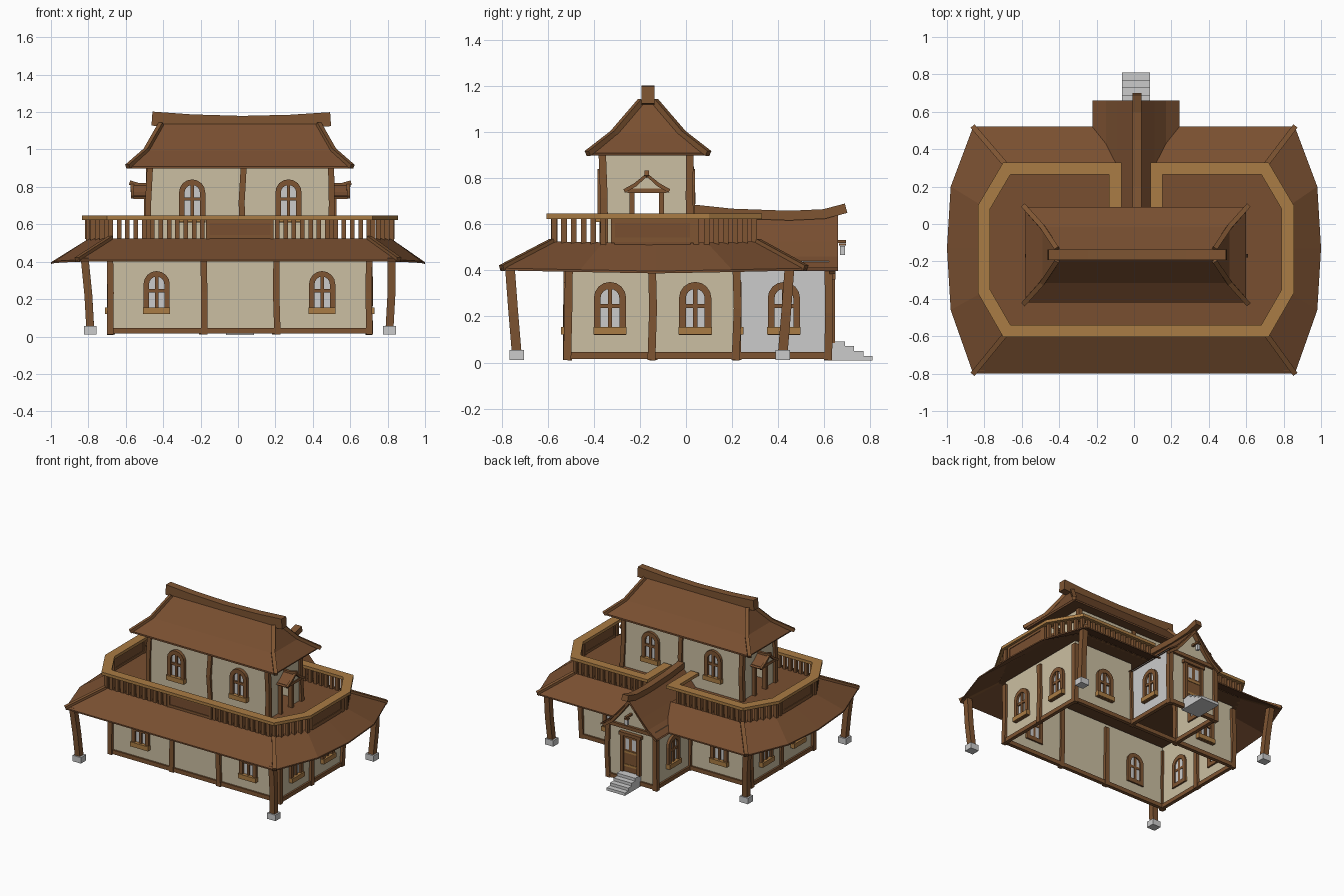
import bpy, bmesh, math, random
from mathutils import Vector, Matrix

if "Cube" in bpy.data.objects:
    bpy.data.objects.remove(bpy.data.objects["Cube"])

random.seed(4)
CX = 0.01          # house centre line
parts = {}


def material(name, rgb):
    m = bpy.data.materials.new(name)
    m.diffuse_color = (*rgb, 1)
    m.use_nodes = True
    m.node_tree.nodes["Principled BSDF"].inputs["Base Color"].default_value = m.diffuse_color
    return m


CREAM = material("plaster", (0.60, 0.52, 0.36))
ROOF = material("roof_wood", (0.19, 0.078, 0.03))
DARK = material("soffit_wood", (0.14, 0.058, 0.024))
BEAM = material("beam_wood", (0.21, 0.09, 0.032))
LIGHT = material("light_wood", (0.40, 0.20, 0.058))


def part(name, mat=None):
    if name not in parts:
        parts[name] = (bmesh.new(), mat)
    return parts[name][0]


def poly(bm, pts, M=Matrix()):
    bm.faces.new([bm.verts.new(M @ Vector(p)) for p in pts])


def box(bm, c, s, M=Matrix()):
    bmesh.ops.create_cube(bm, size=1, matrix=M @ Matrix.Translation(c) @ Matrix.Diagonal((*s, 1)))


def loft(bm, rings, closed=True):
    vs = [[bm.verts.new(p) for p in r] for r in rings]
    n = len(vs[0])
    for a, b in zip(vs, vs[1:]):
        for i in range(n if closed else n - 1):
            j = (i + 1) % n
            bm.faces.new((a[i], a[j], b[j], b[i]))
    return vs


def beam(bm, pts, w, h, M=Matrix()):
    """Rectangular section swept along a mitred path."""
    P = [M @ Vector(p) for p in pts]
    D = [(b - a).normalized() for a, b in zip(P, P[1:])]
    rings = []
    for i, p in enumerate(P):
        d1, d2 = D[max(i - 1, 0)], D[min(i, len(D) - 1)]
        t = (d1 + d2).normalized()
        s = t.cross(Vector((0, 0, 1)))
        s = Vector((1, 0, 0)) if s.length < 0.3 else s.normalized()
        u = s.cross(t).normalized() * h / 2
        s = s * (w / 2 / max(0.5, t.dot(d1)))
        rings.append([p + s + u, p - s + u, p - s - u, p + s - u])
    vs = loft(bm, rings)
    bm.faces.new(vs[0])
    bm.faces.new(vs[-1])


def side(x, y, deg, z=0):
    """Frame on a wall: local x along the wall, local y outward."""
    return Matrix.Translation((x, y, z)) @ Matrix.Rotation(math.radians(deg), 4, 'Z')


def post(bm, x, y, z0, z1, w=0.034):
    r = lambda: random.uniform(-0.006, 0.006)
    beam(bm, [(x + r(), y + r(), z0), (x + r(), y + r(), (z0 + z1) / 2), (x + r(), y + r(), z1)], w, w)


def wall(bm, a, b, z0, z1):
    poly(bm, [(*a, z0), (*b, z0), (*b, z1), (*a, z1)])


def arch(hw, z0, z1):
    arc = [(hw * math.cos(k * math.pi / 8), z1 - hw + hw * math.sin(k * math.pi / 8)) for k in range(9)]
    return [(hw, z0)] + arc + [(-hw, z0)]


def window(M):
    fr, gl = part("window_frames", BEAM), part("window_glass")
    O, I = arch(0.07, 0.0, 0.23), arch(0.041, 0.03, 0.2)
    at = lambda L, v: [M @ Vector((u, v, z)) for u, z in L]
    loft(fr, [at(O, -0.012), at(O, 0.02), at(I, 0.02), at(I, -0.012), at(O, -0.012)])
    for v in (-0.004, 0.004):
        poly(gl, [(u, v, z) for u, z in I], M)
    box(fr, (0, 0.004, 0.115), (0.018, 0.022, 0.175), M)
    box(fr, (0, 0.004, 0.125), (0.09, 0.022, 0.018), M)
    box(part("window_sills", LIGHT), (0, 0.012, 0.018), (0.145, 0.036, 0.034), M)


# ground floor walls
X0, X1, Y0, Y1, YW = -0.68, 0.70, -0.512, 0.22, 0.62
WA, WB = CX - 0.195, CX + 0.195
gw = part("ground_walls", CREAM)
for a, b in [((X0, Y0), (X1, Y0)), ((X1, Y0), (X1, Y1)), ((X0, Y0), (X0, Y1)),
             ((X0, Y1), (WA, Y1)), ((WB, Y1), (X1, Y1))]:
    wall(gw, a, b, 0.02, 0.49)
wall(gw, (WA, Y1), (WA, YW), 0.02, 0.44)
wall(part("entry_right_wall"), (WB, Y1), (WB, YW), 0.02, 0.44)
poly(gw, [(WA, YW, 0.02), (WB, YW, 0.02), (WB, YW, 0.425), (CX + 0.1, YW, 0.505),
          (CX, YW, 0.62), (CX - 0.1, YW, 0.505), (WA, YW, 0.425)])

# ground floor timber
gt = part("ground_timbers", BEAM)
for x in (X0, X1):
    for y in (Y0, -0.145, Y1):
        post(gt, x, y, 0.01, 0.46)
for x in (WA, WB):
    post(gt, x, Y0, 0.01, 0.46)
    post(gt, x, Y1, 0.01, 0.43)
    post(gt, x, YW, 0.01, 0.42)
for a, b in [((X0, Y0), (X1, Y0)), ((X1, Y0), (X1, Y1)), ((X1, Y1), (X0, Y1)), ((X0, Y1), (X0, Y0)),
             ((WA, Y1), (WA, YW)), ((WB, Y1), (WB, YW)), ((WA, YW), (WB, YW))]:
    beam(gt, [(*a, 0.03), (*b, 0.03)], 0.026, 0.03)

# windows
for x in (-0.435, 0.45):
    window(side(x, Y0, 180, 0.12))
    window(side(x, Y1, 0, 0.12))
for y in (-0.33, 0.04):
    window(side(X1, y, -90, 0.12))
    window(side(X0, y, 90, 0.12))
window(side(WB, 0.425, -90, 0.12))
window(side(WA, 0.425, 90, 0.12))
for x in (-0.245, 0.27):
    window(side(x, -0.365, 180, 0.61))
    window(side(x, 0.02, 0, 0.61))

# lower skirt roof and balcony floor
def mirrored(half):
    return [(CX * (abs(p[0]) < 0.85) + p[0], *p[1:]) for p in half] + \
           [(CX * (abs(p[0]) < 0.85) - p[0], *p[1:]) for p in reversed(half)]

eave = mirrored([(0.86, -0.80, 0.41), (0.98, -0.46, 0.403), (1.0, -0.13, 0.397), (0.98, 0.20, 0.403), (0.86, 0.52, 0.41)])
top = mirrored([(0.69, -0.58, 0.525), (0.81, -0.36, 0.522), (0.81, -0.13, 0.52), (0.81, 0.09, 0.522), (0.69, 0.31, 0.525)])
lower = lambda ring, d: [(x, y, z - d) for x, y, z in ring]
loft(part("lower_roof", ROOF), [lower(eave, 0.01), eave, top])
poly(part("balcony_floor", ROOF), [(x, y, 0.52) for x, y, z in top])
loft(part("lower_soffit", DARK), [lower(eave, 0.01), lower(top, 0.012)])
poly(part("lower_soffit"), [(x, y, 0.51) for x, y, z in top])
hips = part("lower_roof_hips", BEAM)
for i in (0, 4, 5, 9):
    beam(hips, [eave[i], top[i]], 0.028, 0.026)

# porch posts on stone feet
for sx in (-1, 1):
    for yb, yt in ((-0.735, -0.765), (0.42, 0.45)):
        beam(part("porch_posts", BEAM), [(sx * 0.80 + CX, yb, 0.04), (sx * 0.81 + CX, (yb + yt) / 2, 0.22),
                                         (sx * 0.82, yt, 0.42)], 0.042, 0.042)
        box(part("post_feet"), (sx * 0.80 + CX, yb, 0.033), (0.068, 0.062, 0.044))

# balcony railing
half = [(0.11, 0.04), (0.11, 0.297), (0.69, 0.297), (0.812, 0.09), (0.812, -0.36), (0.69, -0.572)]
path = [(CX + x, y) for x, y in half] + [(CX - x, y) for x, y in reversed(half)]
beam(part("balcony_rail", LIGHT), [(x, y, 0.635) for x, y in path], 0.066, 0.022)
bal = part("balusters", BEAM)
for a, b in zip(path[1:-1], path[2:-1]):
    a, b = Vector(a), Vector(b)
    n = round((b - a).length / 0.045)
    for k in range(n):
        p = a.lerp(b, k / n)
        panel = (p.y < -0.5 and abs(p.x - CX) < 0.18) or (abs(p.x - CX) > 0.8 and abs(p.y + 0.145) < 0.17)
        if not panel:
            box(bal, (p.x, p.y, 0.57), (0.024, 0.024, 0.12))
for M in (side(CX, -0.572, 180), side(CX + 0.812, -0.145, -90), side(CX - 0.812, -0.145, 90)):
    box(part("balcony_panels", ROOF), (0, 0, 0.57), (0.33, 0.02, 0.12), M)
    for z in (0.533, 0.615):
        box(part("panel_trim", BEAM), (0, 0, z), (0.36, 0.03, 0.018), M)
    for u in (-0.172, 0.172):
        box(part("panel_trim"), (u, 0, 0.57), (0.018, 0.03, 0.1), M)

# upper storey walls with side doorways
U0, U1, V0, V1, VC = -0.475, 0.50, -0.36, 0.02, -0.17
uw, ut = part("upper_walls", CREAM), part("upper_timbers", BEAM)
for y in (V0, V1):
    wall(uw, (U0, y), (U1, y), 0.52, 0.92)
    for x in (U0, 0.025, U1):
        post(ut, x, y, 0.52, 0.91, 0.032)
for x, deg in ((U0, 90), (U1, -90)):
    wall(uw, (x, V0), (x, VC - 0.06), 0.52, 0.92)
    wall(uw, (x, VC + 0.06), (x, V1), 0.52, 0.92)
    wall(uw, (x, VC - 0.06), (x, VC + 0.06), 0.735, 0.92)
    # doorway frame and its small gable
    M = side(x, VC, deg)
    for u in (-0.064, 0.064):
        box(ut, (u, 0.01, 0.63), (0.022, 0.035, 0.22), M)
    box(ut, (0, 0.04, 0.745), (0.17, 0.09, 0.02), M)
    prof = [(-0.098, 0.745), (-0.05, 0.772), (0, 0.815), (0.05, 0.772), (0.098, 0.745)]
    loft(part("doorway_roofs", ROOF), [[M @ Vector((u, v, z)) for u, z in prof] for v in (0, 0.095)], False)
    poly(part("doorway_gables", CREAM), [(u, 0.08, z - 0.006) for u, z in prof], M)
    beam(ut, [(u, 0.09, z) for u, z in prof], 0.016, 0.016, M)
    beam(ut, [(0, 0, 0.808), (0, 0.06, 0.81), (0, 0.105, 0.823)], 0.02, 0.024, M)

# upper hip roof with sagging ridge
YC = -0.165
levels = [(0.585, 0.255, 0.898), (0.59, 0.255, 0.91), (0.50, 0.15, 0.995), (0.42, 0.03, 1.135)]
signs = [(-1, -1), (1, -1), (1, 1), (-1, 1)]
rings = [[(CX + sx * hx, YC + sy * hy, z) for sx, sy in signs] for hx, hy, z in levels]
loft(part("upper_roof", ROOF), rings)
poly(part("upper_soffit", DARK), rings[0])
for i, (sx, sy) in enumerate(signs):
    tip = (CX + sx * 0.6, YC + sy * 0.262, 0.908)
    beam(part("upper_roof_hips", BEAM), [tip, rings[2][i], rings[3][i]], 0.026, 0.024)
beam(part("upper_ridge", BEAM), [(-0.46, YC, 1.165), (-0.25, YC, 1.15), (0.02, YC, 1.142),
                                 (0.28, YC, 1.148), (0.495, YC, 1.162)], 0.055, 0.075)

# entry gable roof
prof = [(-0.233, 0.41), (-0.16, 0.46), (-0.1, 0.525), (0, 0.64), (0.1, 0.525), (0.16, 0.46), (0.233, 0.41)]
at = lambda y, d=0, k=1: [(CX + u * k, y, z - d) for u, z in prof]
loft(part("entry_roof", ROOF), [at(0.02), at(0.66), at(0.66, 0.012)], False)
loft(part("entry_soffit", DARK), [at(0.25, 0.012), at(0.66, 0.012)], False)
et = part("entry_timbers", BEAM)
beam(et, at(0.635, 0.018, 0.94), 0.026, 0.02)
beam(et, [(WA, 0.625, 0.42), (WB, 0.625, 0.42)], 0.026, 0.026)
beam(part("entry_ridge", BEAM), [(CX + 0.006, 0.03, 0.665), (CX + 0.006, 0.2, 0.647), (CX + 0.006, 0.45, 0.638),
                                 (CX + 0.006, 0.6, 0.645), (CX + 0.006, 0.695, 0.67)], 0.05, 0.042)

# entry door
D = side(CX, YW, 0)
box(part("door", BEAM), (0, 0.004, 0.225), (0.12, 0.02, 0.27), D)
for u in (-0.068, 0.068):
    box(part("door_frame", BEAM), (u, 0.01, 0.23), (0.022, 0.032, 0.29), D)
box(part("door_frame"), (0, 0.012, 0.372), (0.18, 0.036, 0.024), D)
for z in (0.14, 0.24):
    box(part("door_rails", LIGHT), (0, 0.012, z), (0.11, 0.012, 0.016), D)
for u in (-0.028, 0.028):
    box(part("door_panes"), (u, 0.013, 0.3), (0.03, 0.006, 0.08), D)

# hanging lantern
box(part("lantern_bracket", BEAM), (CX, 0.66, 0.525), (0.018, 0.07, 0.014))
box(part("lantern_bracket"), (CX, 0.68, 0.512), (0.03, 0.03, 0.008))
box(part("lantern"), (CX, 0.68, 0.487), (0.022, 0.022, 0.04))

# stone steps
for k in range(4):
    h = 0.021 * (k + 1)
    y1 = 0.81 - 0.04 * k
    box(part("steps"), (CX, (0.6 + y1) / 2, 0.008 + h - 0.0105), (0.15, y1 - 0.6, 0.021))

# turn the parts into objects
for name, (bm, mat) in parts.items():
    bmesh.ops.remove_doubles(bm, verts=bm.verts, dist=1e-5)
    bmesh.ops.recalc_face_normals(bm, faces=bm.faces)
    me = bpy.data.meshes.new(name)
    bm.to_mesh(me)
    bm.free()
    if mat:
        me.materials.append(mat)
    bpy.context.collection.objects.link(bpy.data.objects.new(name, me))
